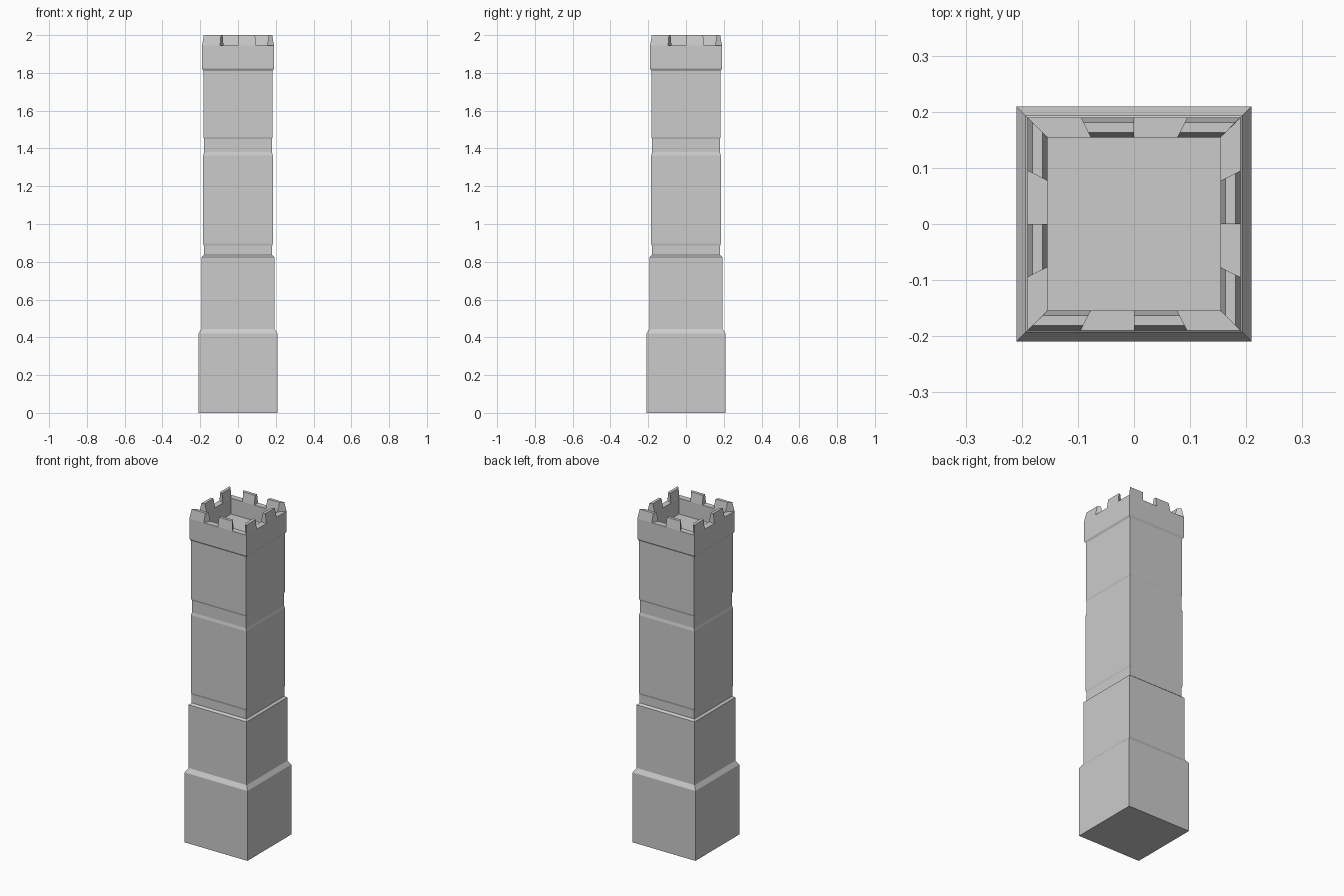
import bpy, bmesh

cube = bpy.data.objects.get("Cube")
if cube:
    bpy.data.objects.remove(cube, do_unlink=True)

stone = bpy.data.materials.new("grey_stone")
stone.use_nodes = True
GREY = (0.6, 0.6, 0.6, 1)
stone.diffuse_color = GREY
stone.node_tree.nodes["Principled BSDF"].inputs["Base Color"].default_value = GREY

# Square outline of half-width 1, four segments per side, counter-clockwise
STEPS = (-1, -0.5, 0, 0.5)
OUTLINE = ([(s, -1) for s in STEPS] + [(1, s) for s in STEPS]
           + [(-s, 1) for s in STEPS] + [(-1, -s) for s in STEPS])
COUNT = len(OUTLINE)


def finish(bm, name):
    bmesh.ops.recalc_face_normals(bm, faces=bm.faces)
    mesh = bpy.data.meshes.new(name)
    bm.to_mesh(mesh)
    bm.free()
    mesh.materials.append(stone)
    obj = bpy.data.objects.new(name, mesh)
    bpy.context.collection.objects.link(obj)
    return obj


def square_ring(bm, half, z):
    return [bm.verts.new((x * half, y * half, z)) for x, y in OUTLINE]


# Tower shaft: (half-width, height) from the foot, over the parapet, down to the roof floor
PARAPET = 1.945
profile = [
    (0.209, 0), (0.209, 0.42), (0.193, 0.445),         # plinth
    (0.193, 0.825), (0.181, 0.835),                    # lower storey and ledge
    (0.181, 0.885), (0.184, 0.897),                    # first neck
    (0.184, 1.363), (0.180, 1.38),                     # middle storey
    (0.180, 1.45), (0.183, 1.46),                      # second neck
    (0.183, 1.81), (0.190, 1.822),                     # upper storey
    (0.190, PARAPET), (0.154, PARAPET), (0.154, 1.85)  # parapet and well
]
bm = bmesh.new()
rings = [square_ring(bm, half, z) for half, z in profile]
for low, high in zip(rings, rings[1:]):
    for i in range(COUNT):
        j = (i + 1) % COUNT
        bm.faces.new((low[i], low[j], high[j], high[i]))
bm.faces.new(rings[0])
bm.faces.new(rings[-1])
finish(bm, "tower_shaft")


# Battlements: every other parapet segment rises and thins toward its top
def merlon(index):
    bm = bmesh.new()
    a, b = OUTLINE[index], OUTLINE[(index + 1) % COUNT]
    quads = []
    for inner, outer, z in ((0.154, 0.190, PARAPET), (0.163, 0.181, 2.0)):
        corners = ((a, inner), (a, outer), (b, outer), (b, inner))
        quads.append([bm.verts.new((p[0] * r, p[1] * r, z)) for p, r in corners])
    low, high = quads
    bm.faces.new(high)
    for i in range(4):
        j = (i + 1) % 4
        bm.faces.new((low[i], low[j], high[j], high[i]))
    bm.faces.new(low[::-1])
    finish(bm, f"merlon_{index // 2 + 1}")


for index in range(0, COUNT, 2):
    merlon(index)
